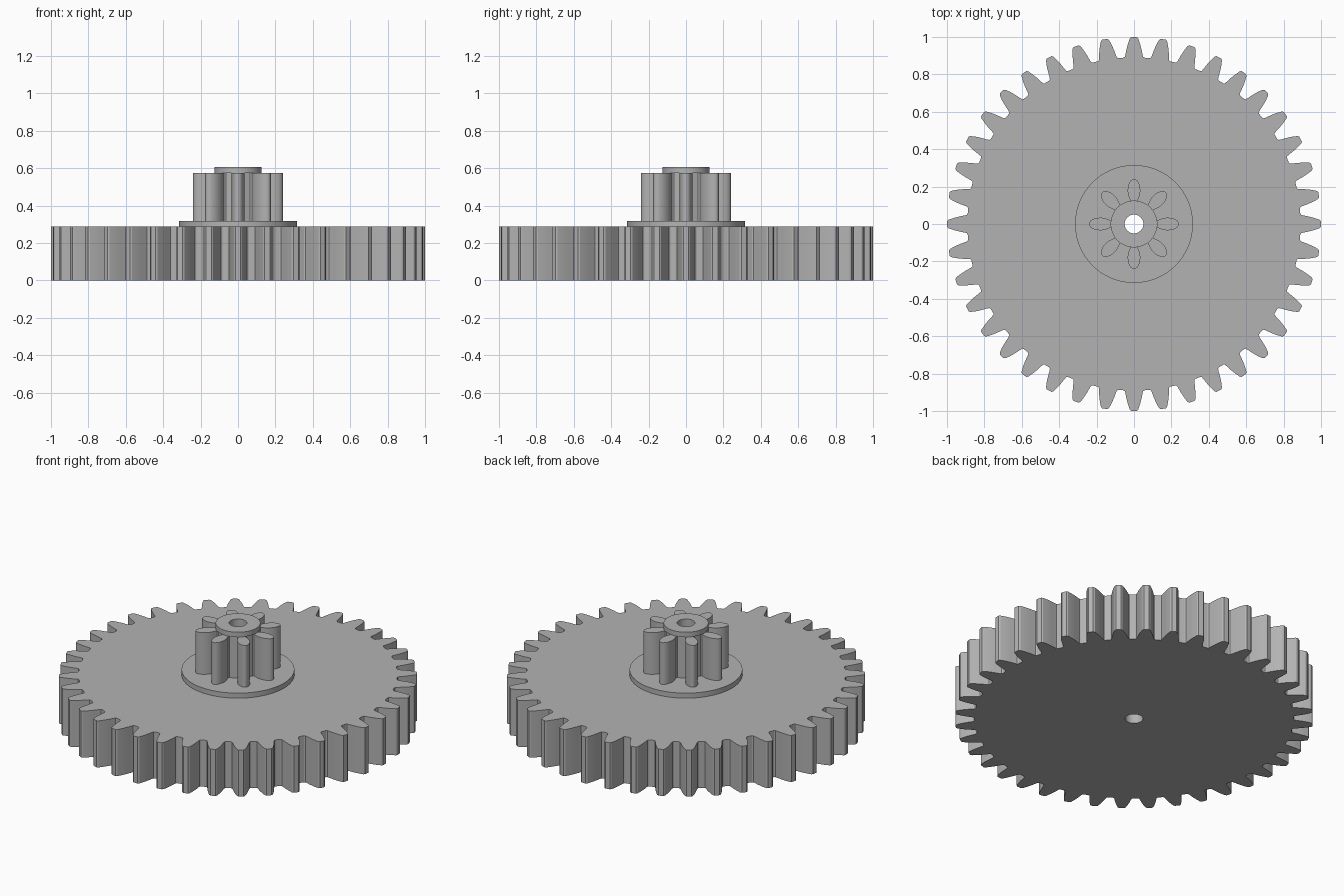
import bpy
import bmesh
from math import cos, sin, pi, atan2, hypot

default = bpy.data.objects.get("Cube")
if default:
    bpy.data.objects.remove(default, do_unlink=True)

grey = bpy.data.materials.new("plain grey")
grey.use_nodes = True
colour = (0.45, 0.45, 0.45, 1)
grey.diffuse_color = colour
grey.node_tree.nodes["Principled BSDF"].inputs["Base Color"].default_value = colour

BORE = 0.05


def circle(radius, count=96):
    return [(radius * cos(2 * pi * i / count), radius * sin(2 * pi * i / count))
            for i in range(count)]


def gear_outline(teeth, half_tooth):
    """Half a tooth as (distance out, half width), root to tip, mirrored and repeated."""
    tooth = [(r, -w) for r, w in half_tooth]
    tooth += [(r, w) for r, w in reversed(half_tooth) if w > 0]
    outline = []
    for i in range(teeth):
        turn = 2 * pi * i / teeth
        for r, w in tooth:
            angle, dist = turn + atan2(w, r), hypot(r, w)
            outline.append((dist * cos(angle), dist * sin(angle)))
    return outline


def bored_prism(name, outline, bottom, top):
    """Extrude an outline with a round bore through its centre."""
    bm = bmesh.new()
    edges = []
    for loop in (outline, circle(BORE, 48)):
        verts = [bm.verts.new((x, y, bottom)) for x, y in loop]
        edges += [bm.edges.new((v, verts[i - 1])) for i, v in enumerate(verts)]
    bmesh.ops.triangle_fill(bm, use_beauty=True, edges=edges)
    moved = bmesh.ops.extrude_face_region(bm, geom=bm.faces[:], use_keep_orig=True)
    bmesh.ops.translate(bm, vec=(0, 0, top - bottom),
                        verts=[g for g in moved["geom"] if isinstance(g, bmesh.types.BMVert)])
    bmesh.ops.recalc_face_normals(bm, faces=bm.faces[:])
    mesh = bpy.data.meshes.new(name)
    bm.to_mesh(mesh)
    bm.free()
    mesh.materials.append(grey)
    obj = bpy.data.objects.new(name, mesh)
    bpy.context.collection.objects.link(obj)
    bpy.ops.object.select_all(action="DESELECT")
    obj.select_set(True)
    bpy.context.view_layer.objects.active = obj
    bpy.ops.object.shade_smooth_by_angle(angle=pi / 7)


# Large wheel with tapered teeth and filleted roots
wheel_tooth = [(0.889, 0.056), (0.894, 0.049), (0.905, 0.046), (0.935, 0.040),
               (0.965, 0.032), (0.993, 0.022), (1.0, 0.014)]
bored_prism("large_gear", gear_outline(40, wheel_tooth), 0, 0.287)

# Flange between the two gears
bored_prism("flange", circle(0.315), 0.287, 0.318)

# Small pinion with rounded, petal-shaped teeth
petal = [(0.18 - 0.06 * cos(a), 0.034 * sin(a))
         for a in (pi * k / 12 for k in range(3, 13))]
petal[-1] = (0.24, 0)
pinion_tooth = [(0.112, 0.032), (0.115, 0.024), (0.124, 0.02)] + petal
bored_prism("pinion", gear_outline(8, pinion_tooth), 0.318, 0.575)

# Collar on top of the pinion
bored_prism("collar", circle(0.125), 0.575, 0.605)
